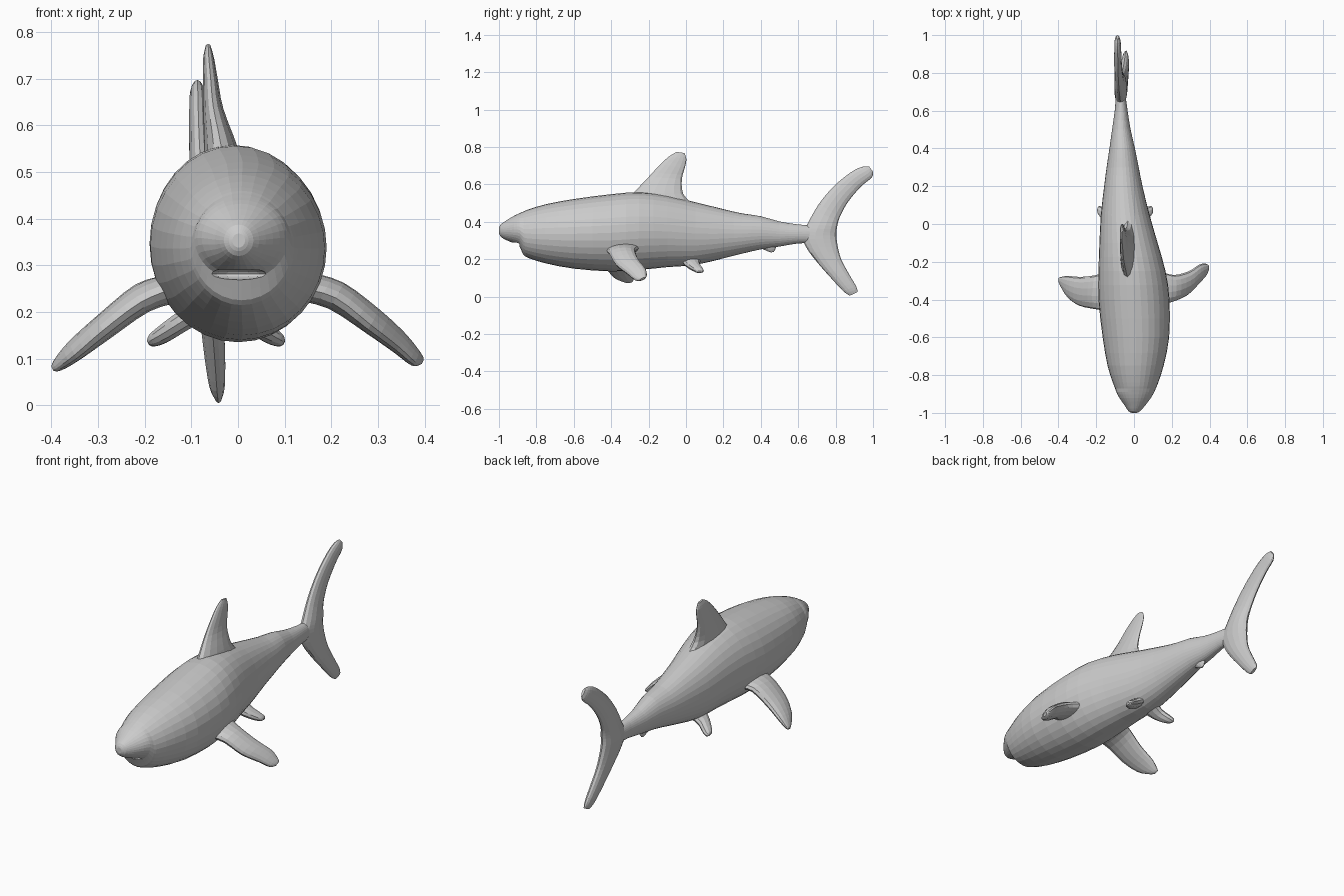
import bpy, bmesh, math
from mathutils import Vector


def smooth_stations(st, sub):
    """Catmull-Rom interpolation between lists of station numbers."""
    out = []
    for i in range(len(st) - 1):
        p0, p1, p2, p3 = st[max(i - 1, 0)], st[i], st[i + 1], st[min(i + 2, len(st) - 1)]
        for k in range(sub):
            t = k / sub
            out.append([b + 0.5 * t * (c - a + t * (2*a - 5*b + 4*c - d + t * (3*(b - c) + d - a)))
                        for a, b, c, d in zip(p0, p1, p2, p3)])
    return out + [list(st[-1])]


def loft(name, rings):
    """Skin a closed tube through rings of points."""
    bm = bmesh.new()
    rows = [[bm.verts.new(p) for p in r] for r in rings]
    n = len(rows[0])
    for a, b in zip(rows, rows[1:]):
        for i in range(n):
            j = (i + 1) % n
            bm.faces.new((a[i], a[j], b[j], b[i]))
    bm.faces.new(rows[0])
    bm.faces.new(rows[-1])
    bmesh.ops.recalc_face_normals(bm, faces=bm.faces)
    me = bpy.data.meshes.new(name)
    bm.to_mesh(me)
    bm.free()
    ob = bpy.data.objects.new(name, me)
    bpy.context.collection.objects.link(ob)
    return ob


def fin(name, stations, normal, sides=14, sub=3):
    """Stations: leading point xyz, trailing point xyz, half thickness."""
    nrm = Vector(normal).normalized()
    rings = []
    for s in smooth_stations(stations, sub):
        a, b = Vector(s[0:3]), Vector(s[3:6])
        rings.append([(a + b) / 2 + (a - b) / 2 * math.cos(w) + nrm * s[6] * math.sin(w)
                      for w in (2 * math.pi * k / sides for k in range(sides))])
    return loft(name, rings)


def upright(rows):
    """Fin rows in the side plane: lead y,z, trail y,z, x, half thickness."""
    return [(x, ly, lz, x, ty, tz, t) for ly, lz, ty, tz, x, t in rows]


# Body: y, left x, right x, bottom z, top z
body_rows = [
    (-1.0, -.012, .015, .338, .368), (-.99, -.03, .033, .32, .387),
    (-.96, -.05, .06, .302, .408), (-.92, -.078, .09, .285, .432),
    (-.89, -.093, .107, .268, .446), (-.87, -.1, .116, .225, .455),
    (-.84, -.112, .128, .206, .467), (-.75, -.14, .157, .178, .494),
    (-.6, -.166, .186, .15, .522), (-.4, -.188, .188, .135, .548),
    (-.25, -.188, .167, .143, .558), (-.1, -.183, .125, .158, .54),
    (.05, -.175, .082, .17, .505), (.2, -.158, .045, .205, .468),
    (.3, -.145, .025, .23, .445), (.4, -.13, .005, .253, .43),
    (.5, -.116, -.018, .268, .402), (.6, -.102, -.034, .285, .386),
    (.68, -.095, -.045, .288, .378), (.74, -.083, -.057, .31, .36)]
rings = []
for y, xl, xr, zb, zt in smooth_stations(body_rows, 2):
    rings.append([((xl + xr) / 2 + (xr - xl) / 2 * math.cos(w), y,
                   (zb + zt) / 2 + (zt - zb) / 2 * math.sin(w))
                  for w in (2 * math.pi * k / 32 for k in range(32))])
body = loft("body", rings)

# Mouth slot under the snout
bpy.ops.mesh.primitive_uv_sphere_add(segments=16, ring_count=8, location=(0, -.905, .281))
cutter = bpy.context.object
cutter.name = "mouth_cutter"
cutter.scale = (.065, .04, .013)
cutter.hide_render = True
cutter.display_type = 'WIRE'
cut = body.modifiers.new("mouth", 'BOOLEAN')
cut.object = cutter
cut.operation = 'DIFFERENCE'
cut.solver = 'EXACT'

# Dorsal fin
fin("dorsal_fin", upright([
    (-.33, .49, .04, .49, -.03, .046), (-.275, .56, -.015, .55, -.037, .036),
    (-.2, .64, -.022, .63, -.053, .022), (-.14, .705, -.006, .69, -.059, .016),
    (-.09, .75, .002, .735, -.063, .012), (-.05, .774, -.008, .768, -.064, .005)]), (1, 0, 0))

# Tail fin: upper lobe through the stalk to the lower lobe
fin("tail_fin", upright([
    (.978, .697, 1.0, .668, -.087, .007), (.94, .694, .992, .636, -.087, .016),
    (.88, .664, .935, .588, -.086, .019), (.79, .59, .865, .505, -.084, .021),
    (.71, .495, .822, .425, -.079, .025), (.65, .39, .808, .375, -.072, .033),
    (.62, .33, .804, .325, -.07, .034), (.645, .26, .812, .265, -.064, .03),
    (.7, .185, .83, .2, -.057, .026), (.775, .1, .872, .12, -.05, .023),
    (.84, .03, .91, .055, -.045, .017), (.875, .005, .918, .025, -.042, .007)]), (1, 0, 0))

# Anal fin
fin("anal_fin", upright([
    (.36, .28, .49, .29, -.064, .022), (.42, .25, .478, .255, -.065, .012),
    (.452, .237, .468, .238, -.066, .004)]), (1, 0, 0), 10)

# Pectoral fins
fin("right_pectoral_fin", [
    (.14, -.43, .25, .14, -.25, .26, .034), (.21, -.41, .23, .21, -.27, .24, .032),
    (.285, -.375, .172, .29, -.25, .19, .028), (.345, -.315, .125, .345, -.215, .145, .023),
    (.38, -.275, .093, .38, -.21, .11, .017), (.395, -.245, .09, .395, -.22, .1, .006)],
    (.5, 0, .85))
fin("left_pectoral_fin", [
    (-.14, -.46, .25, -.14, -.25, .25, .034), (-.21, -.45, .22, -.2, -.27, .24, .032),
    (-.29, -.432, .16, -.28, -.28, .18, .028), (-.35, -.39, .108, -.35, -.275, .128, .022),
    (-.385, -.335, .082, -.385, -.28, .094, .014), (-.397, -.31, .076, -.397, -.285, .082, .006)],
    (-.5, 0, .85))

# Pelvic fins, mirrored about the curved body's local centre line
for name, s in (("right_pelvic_fin", 1), ("left_pelvic_fin", -1)):
    rows = [(.04, -.03, .2, .04, .08, .2, .024), (.08, -.01, .175, .08, .075, .175, .023),
            (.115, .02, .153, .115, .09, .15, .02), (.138, .045, .14, .138, .095, .137, .014),
            (.146, .06, .135, .146, .085, .133, .005)]
    fin(name, [(s * a - .047, b, c, s * d - .047, e, f, t) for a, b, c, d, e, f, t in rows],
        (.4 * s, 0, .9), 10)
